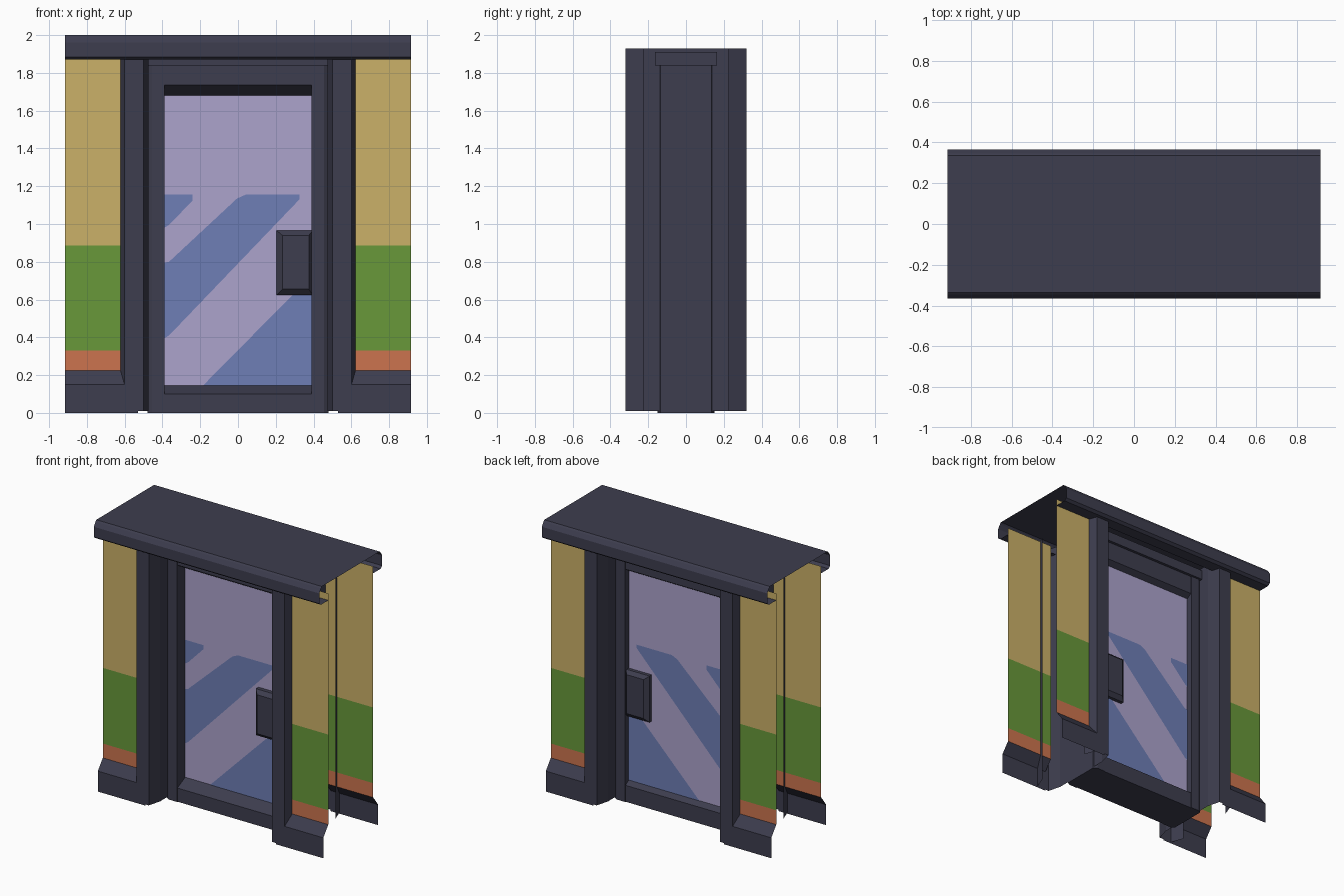
import bpy, bmesh
from mathutils import Vector

if "Cube" in bpy.data.objects:
    bpy.data.objects.remove(bpy.data.objects["Cube"])


def srgb(h):
    c = [int(h[i:i + 2], 16) / 255 for i in (0, 2, 4)]
    return [v / 12.92 if v <= 0.04045 else ((v + 0.055) / 1.055) ** 2.4 for v in c] + [1]


def mat(name, h):
    m = bpy.data.materials.new(name)
    m.diffuse_color = srgb(h)
    m.use_nodes = True
    m.node_tree.nodes["Principled BSDF"].inputs["Base Color"].default_value = m.diffuse_color
    return m


FRAME = mat("dark_frame", "3D3D4E")
YELLOW = mat("wall_yellow", "CBB168")
GREEN = mat("wall_green", "68983A")
ORANGE = mat("wall_orange", "CC744E")
GLASS = mat("glass_lavender", "ACA3CC")
BLUE = mat("reflection_blue", "6E7EB6")


def finish(bm, name, mats):
    me = bpy.data.meshes.new(name)
    bm.to_mesh(me)
    bm.free()
    for m in mats:
        me.materials.append(m)
    ob = bpy.data.objects.new(name, me)
    bpy.context.collection.objects.link(ob)
    return ob


def sweep(name, profile, levels, axis, mats=(FRAME,), closed=False, inside=None):
    """Sweep a 2D profile along 'x' (profile y,z) or 'z' (profile x,y)."""
    bm = bmesh.new()
    rows = [[bm.verts.new((t, a, b) if axis == 'x' else (a, b, t)) for a, b in profile]
            for t in levels]
    n = len(profile)
    for k in range(len(levels) - 1):
        for i in range(n if closed else n - 1):
            j = (i + 1) % n
            f = bm.faces.new((rows[k][i], rows[k][j], rows[k + 1][j], rows[k + 1][i]))
            f.material_index = k if len(mats) > 1 else 0
    if closed:
        bm.faces.new(rows[0])
        bm.faces.new(rows[-1])
        bmesh.ops.recalc_face_normals(bm, faces=bm.faces[:])
    else:
        bm.normal_update()
        c = Vector(inside)
        if sum(f.normal.dot(f.calc_center_median() - c) * f.calc_area() for f in bm.faces) < 0:
            bmesh.ops.reverse_faces(bm, faces=bm.faces[:])
    return finish(bm, name, mats)


def plate(name, polys, y, side, m):
    """Flat polygons in an xz plane, facing +y or -y."""
    bm = bmesh.new()
    for p in polys:
        f = bm.faces.new([bm.verts.new((x, y, z)) for x, z in p])
        f.normal_update()
        if f.normal.y * side < 0:
            f.normal_flip()
    return finish(bm, name, (m,))


# lintel: hollow cap with open ends and inward bottom lips
half = [(-0.26, 1.87), (-0.345, 1.87), (-0.365, 1.885), (-0.365, 1.96), (-0.345, 1.99), (-0.335, 2.0)]
sweep("lintel", half + [(-a, b) for a, b in reversed(half)], (-0.915, 0.915), 'x',
      inside=(0, 0, 1.9))

for sx, sn in ((-1, "left"), (1, "right")):
    # column: open channel with chamfered front and back noses
    nose = [(0.635, -0.225), (0.60, -0.32), (0.50, -0.32), (0.475, -0.225)]
    prof = nose + [(x, -y) for x, y in reversed(nose)]
    sweep(sn + "_column", [(sx * x, y) for x, y in prof], (0.01, 1.93), 'z',
          inside=(sx * 0.58, 0, 1))

    # door jamb with chamfered outer corners
    jamb = [(0.39, -0.15), (0.455, -0.15), (0.48, -0.135), (0.48, 0.135), (0.455, 0.15), (0.39, 0.15)]
    sweep(sn + "_jamb", [(sx * x, y) for x, y in jamb], (0, 1.845), 'z', closed=True)

    for sy, yn in ((-1, "front"), (1, "back")):
        # wall sheet with three colour bands
        sweep(f"{sn}_{yn}_wall", [(sx * 0.53, sy * 0.26), (sx * 0.915, sy * 0.26)],
              (0.225, 0.33, 0.885, 1.92), 'z', mats=(ORANGE, GREEN, YELLOW),
              inside=(sx * 0.7, 0, 1))
        # skirting board
        sweep(f"{sn}_{yn}_skirting",
              [(sy * 0.318, 0), (sy * 0.318, 0.15), (sy * 0.26, 0.225)],
              (sx * 0.53, sx * 0.915), 'x', inside=(sx * 0.7, 0, 0))

# frame cap above the door, door header and threshold
sweep("frame_cap", [(-0.165, 1.84), (0.165, 1.84), (0.165, 1.91), (-0.165, 1.91)],
      (-0.49, 0.49), 'x', closed=True)
sweep("door_header", [(-0.145, 1.845), (-0.145, 1.735), (-0.055, 1.68), (0.105, 1.68),
                      (0.145, 1.705), (0.145, 1.845)], (-0.39, 0.39), 'x', closed=True)
sweep("threshold", [(-0.145, 0), (-0.145, 0.10), (-0.055, 0.145), (0.105, 0.145),
                    (0.145, 0.12), (0.145, 0)], (-0.39, 0.39), 'x', closed=True)

# glass panes, painted reflections and handles on both faces
pane = [[(-0.39, 0.14), (0.39, 0.14), (0.39, 1.69), (-0.39, 1.69)]]
streaks = [
    [(-0.39, 0.98), (-0.365, 0.995), (-0.24, 1.125), (-0.24, 1.155), (-0.39, 1.155)],
    [(-0.39, 0.395), (-0.365, 0.41), (0.325, 1.13), (0.325, 1.155), (0.04, 1.155),
     (-0.005, 1.135), (-0.365, 0.80), (-0.39, 0.795)],
    [(-0.185, 0.145), (0.39, 0.145), (0.39, 0.72), (0.265, 0.60)],
]
for side, y, yn, depth in ((-1, -0.055, "front", 0.06), (1, 0.105, "back", 0.05)):
    plate(yn + "_glass", pane, y, side, GLASS)
    plate(yn + "_reflections", streaks, y + side * 0.003, side, BLUE)

    # handle: block tapering to a smaller face
    bm = bmesh.new()
    rings = []
    for d, (x0, x1, z0, z1) in ((0, (0.205, 0.395, 0.625, 0.965)),
                                (depth * 0.5, (0.205, 0.395, 0.625, 0.965)),
                                (depth, (0.235, 0.375, 0.655, 0.94))):
        rings.append([bm.verts.new((x, y + side * d, z))
                      for x, z in ((x0, z0), (x1, z0), (x1, z1), (x0, z1))])
    for a, b in zip(rings, rings[1:]):
        for i in range(4):
            bm.faces.new((a[i], a[(i + 1) % 4], b[(i + 1) % 4], b[i]))
    bm.faces.new(rings[0])
    bm.faces.new(rings[-1])
    bmesh.ops.recalc_face_normals(bm, faces=bm.faces[:])
    finish(bm, yn + "_handle", (FRAME,))
